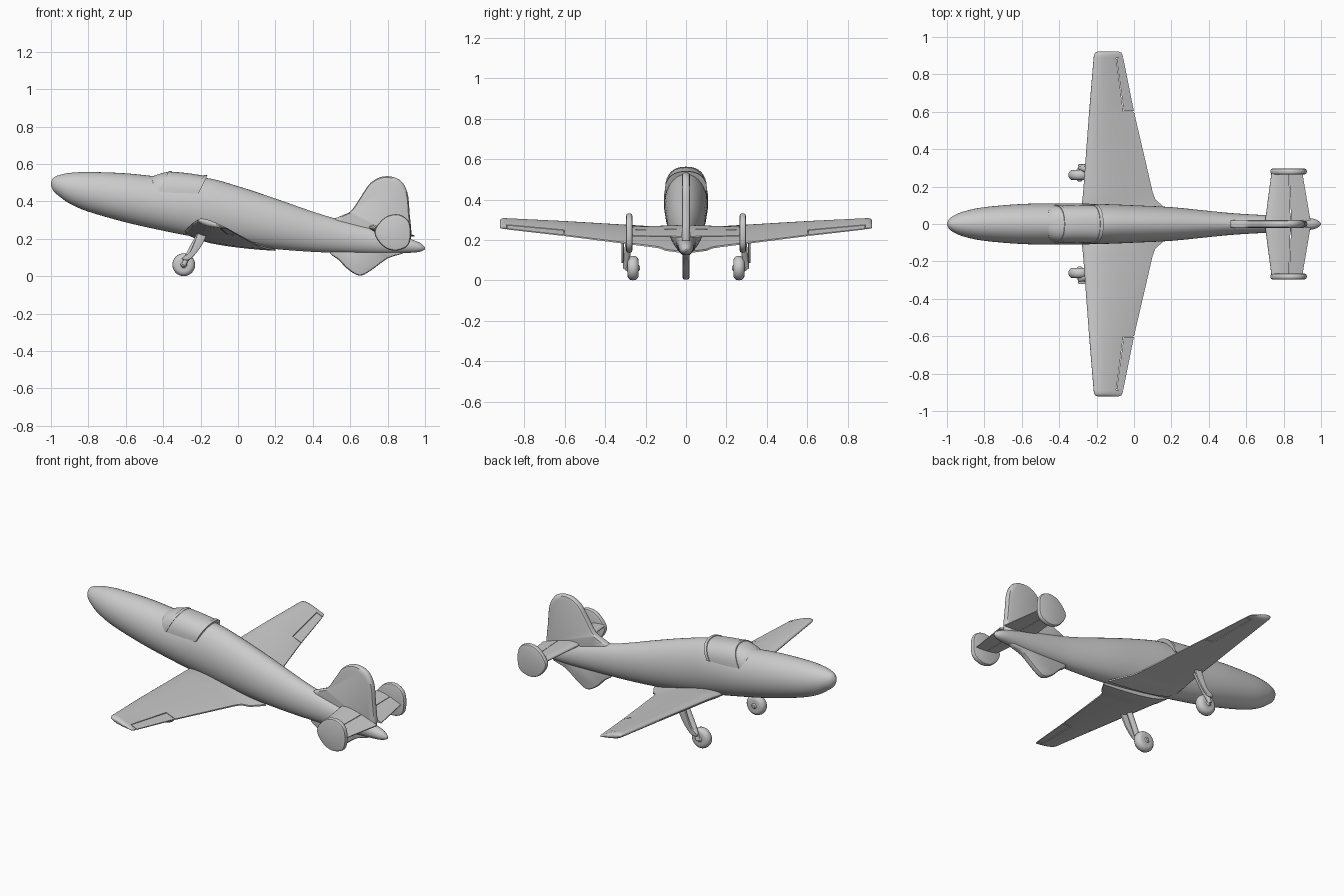
import bpy, bmesh, math
from mathutils import Vector

if "Cube" in bpy.data.objects:
    bpy.data.objects.remove(bpy.data.objects["Cube"])


def finish(name, bm, mirror=False, angle=40):
    bmesh.ops.remove_doubles(bm, verts=bm.verts, dist=0.0002)
    bmesh.ops.recalc_face_normals(bm, faces=bm.faces)
    me = bpy.data.meshes.new(name)
    bm.to_mesh(me)
    bm.free()
    ob = bpy.data.objects.new(name, me)
    bpy.context.collection.objects.link(ob)
    bpy.ops.object.select_all(action='DESELECT')
    ob.select_set(True)
    bpy.context.view_layer.objects.active = ob
    bpy.ops.object.shade_smooth_by_angle(angle=math.radians(angle))
    if mirror:
        m = ob.modifiers.new("mirror", 'MIRROR')
        m.use_axis = (False, True, False)
        m.use_mirror_merge = False
    return ob


def loft(name, rings, mirror=False, angle=40):
    bm = bmesh.new()
    vs = [[bm.verts.new(p) for p in r] for r in rings]
    n = len(vs[0])
    for a, b in zip(vs, vs[1:]):
        for i in range(n):
            j = (i + 1) % n
            bm.faces.new((a[i], a[j], b[j], b[i]))
    bm.faces.new(vs[0])
    bm.faces.new(vs[-1])
    return finish(name, bm, mirror, angle)


def spline(pts, steps=4, closed=False):
    n, out = len(pts), []
    get = (lambda i: pts[i % n]) if closed else (lambda i: pts[max(0, min(n - 1, i))])
    for i in range(n if closed else n - 1):
        a, b, c, d = (Vector(get(i + k)) for k in (-1, 0, 1, 2))
        for s in range(steps):
            t = s / steps
            out.append(0.5 * (2 * b + (c - a) * t + (2 * a - 5 * b + 4 * c - d) * t ** 2
                              + (3 * b - a - 3 * c + d) * t ** 3))
    return out if closed else out + [Vector(pts[-1])]


def plate(name, outline, y, t, mirror=False, steps=4):
    # Rounded flat surface in the xz plane, centred on y
    o = spline(outline, steps, True)
    c = sum(o, Vector((0, 0))) / len(o)
    layers = ((.86, -1), (.96, -.8), (.99, -.45), (1, 0), (.99, .45), (.96, .8), (.86, 1))
    rings = [[((p.x - c.x) * s + c.x, y + t / 2 * k, (p.y - c.y) * s + c.y) for p in o]
             for s, k in layers]
    return loft(name, rings, mirror)


def airfoil(st, lo=0.0, hi=1.0, fat=1.0, n=14):
    y, xl, xt, zl, zt, t = st
    up, dn = [], []
    for i in range(n + 1):
        c = lo + (hi - lo) * (1 - math.cos(math.pi * i / n)) / 2
        h = 5 * t * fat * (.2969 * math.sqrt(c) - .126 * c - .3516 * c ** 2 + .2843 * c ** 3
                           - .1036 * c ** 4) + .07 * t * min(1, c * 4)
        x, z = xl + (xt - xl) * c, zl + (zt - zl) * c
        up.append((x, y, z + h))
        dn.append((x, y, z - h))
    return up + dn[::-1]


def between(a, b, y):
    return tuple(Vector(a).lerp(Vector(b), (y - a[0]) / (b[0] - a[0])))


def tube(name, pts, radii, mirror=True, n=24):
    rings = []
    for i, p in enumerate(pts):
        d = Vector(pts[min(i + 1, len(pts) - 1)]) - Vector(pts[max(i - 1, 0)])
        q = d.to_track_quat('Z', 'Y')
        rings.append([Vector(p) + q @ Vector((radii[i] * math.cos(a), radii[i] * math.sin(a), 0))
                      for a in (2 * math.pi * k / n for k in range(n))])
    return loft(name, rings, mirror)


# Fuselage: x, bottom, top, half width
body = [(-1, .487, .503, .006), (-.985, .453, .528, .03), (-.95, .423, .542, .052),
        (-.9, .388, .552, .07), (-.8, .345, .557, .09), (-.6, .288, .55, .107),
        (-.4, .243, .531, .11), (-.18, .2, .527, .107), (0, .17, .481, .1),
        (.2, .145, .415, .09), (.4, .13, .345, .07), (.55, .125, .3, .056),
        (.75, .12, .25, .045), (.9, .124, .205, .037), (.97, .13, .18, .025),
        (1, .143, .155, .005)]
loft("fuselage", [[(x, w * math.cos(a), (b + t) / 2 + (t - b) / 2 * math.sin(a))
                   for a in (2 * math.pi * k / 40 for k in range(40))]
                  for x, b, t, w in spline(body)])


# Canopy and its frames
def arch(x, base, top, w, grow=0.0):
    ring = []
    for k in range(25):
        a = math.pi * k / 24
        c, s = math.cos(a), math.sin(a)
        z = base + (top + grow - base) * s ** .85
        ring.append((x + .5 * (z - top), (w + grow) * math.copysign(abs(c) ** .85, c), z))
    return ring


glass = [(-.465, .49, .53, .05), (-.42, .468, .547, .084), (-.365, .452, .558, .099),
         (-.28, .445, .552, .101), (-.17, .443, .536, .1)]
loft("canopy", [arch(*s) for s in spline(glass)], angle=35)
for name, x0, x1, a, b in (("windscreen_frame", -.372, -.355, 2, 3),
                           ("canopy_rear_frame", -.182, -.165, 3, 4)):
    rings = []
    for x in (x0, x1):
        f = (x - glass[a][0]) / (glass[b][0] - glass[a][0])
        rings.append(arch(x, *Vector(glass[a][1:]).lerp(Vector(glass[b][1:]), f), .004))
    loft(name, rings)

# Wings with a notch for the ailerons: y, x lead, x trail, z lead, z trail, thickness
mid, tip = (.6, -.24, 0, .282, .222, .042), (.9, -.215, -.06, .299, .256, .032)
wing = [airfoil(s) for s in ((.02, -.285, .2, .24, .14, .062), (.1, -.28, .15, .246, .15, .06),
                             (.13, -.276, .115, .25, .162, .058),
                             (.17, -.272, .1, .253, .168, .056), mid)]
wing += [airfoil(between(mid, tip, y), hi=.76) for y in (.602, .888)]
wing += [airfoil(s) for s in (between(mid, tip, .89), (.905, -.214, -.062, .299, .257, .031),
                              (.916, -.208, -.068, .298, .259, .023),
                              (.921, -.195, -.08, .296, .262, .008))]
loft("wing", wing, True)
loft("aileron", [airfoil(between(mid, tip, y), lo=.775, fat=.85) for y in (.605, .885)], True)

# Fin and belly fin
plate("tail_fin", [(.5, .29), (.55, .322), (.605, .35), (.66, .43), (.71, .5), (.78, .534),
                   (.86, .518), (.905, .45), (.918, .33), (.925, .21), (.88, .17), (.6, .23)],
      0, .042)
plate("belly_fin", [(.49, .135), (.54, .085), (.59, .035), (.65, .003), (.71, .03), (.8, .095),
                    (.89, .13), (.8, .18), (.6, .19)], 0, .036)

# Tailplane, elevators and end plates
t_in, t_out = (.01, .7, .945, .262, .215, .04), (.275, .735, .9, .256, .22, .03)
loft("tailplane", [airfoil(s, hi=.56) for s in (t_in, t_out)], True)
loft("elevator", [airfoil(between(t_in, t_out, y), lo=.575) for y in (.02, .27)], True)
plate("tail_end_plate", [(.73, .24), (.755, .285), (.8, .322), (.86, .33), (.91, .298),
                         (.924, .235), (.91, .165), (.85, .137), (.79, .15), (.745, .195)],
      .281, .032, True)

# Landing gear
prof = ((-.026, .022), (-.028, .036), (-.025, .048), (-.014, .058), (0, .061), (.014, .058),
        (.025, .048), (.028, .036), (.026, .022))
tube("wheel", [(-.29, .262 + o, .061) for o, r in prof], [r for o, r in prof], n=32)
tube("wheel_hub", [(-.29, y, .061) for y in (.228, .236, .29, .3)], [.01, .017, .017, .01])
tube("gear_leg", [(-.19, .28, .25), (-.255, .29, .13), (-.28, .298, .085), (-.29, .3, .058)],
     [.016, .016, .014, .011])
plate("gear_door", [(-.3, .095), (-.27, .085), (-.24, .105), (-.2, .155), (-.17, .215),
                    (-.165, .25), (-.205, .25), (-.23, .19), (-.26, .125)],
      .314, .012, True, 3)
